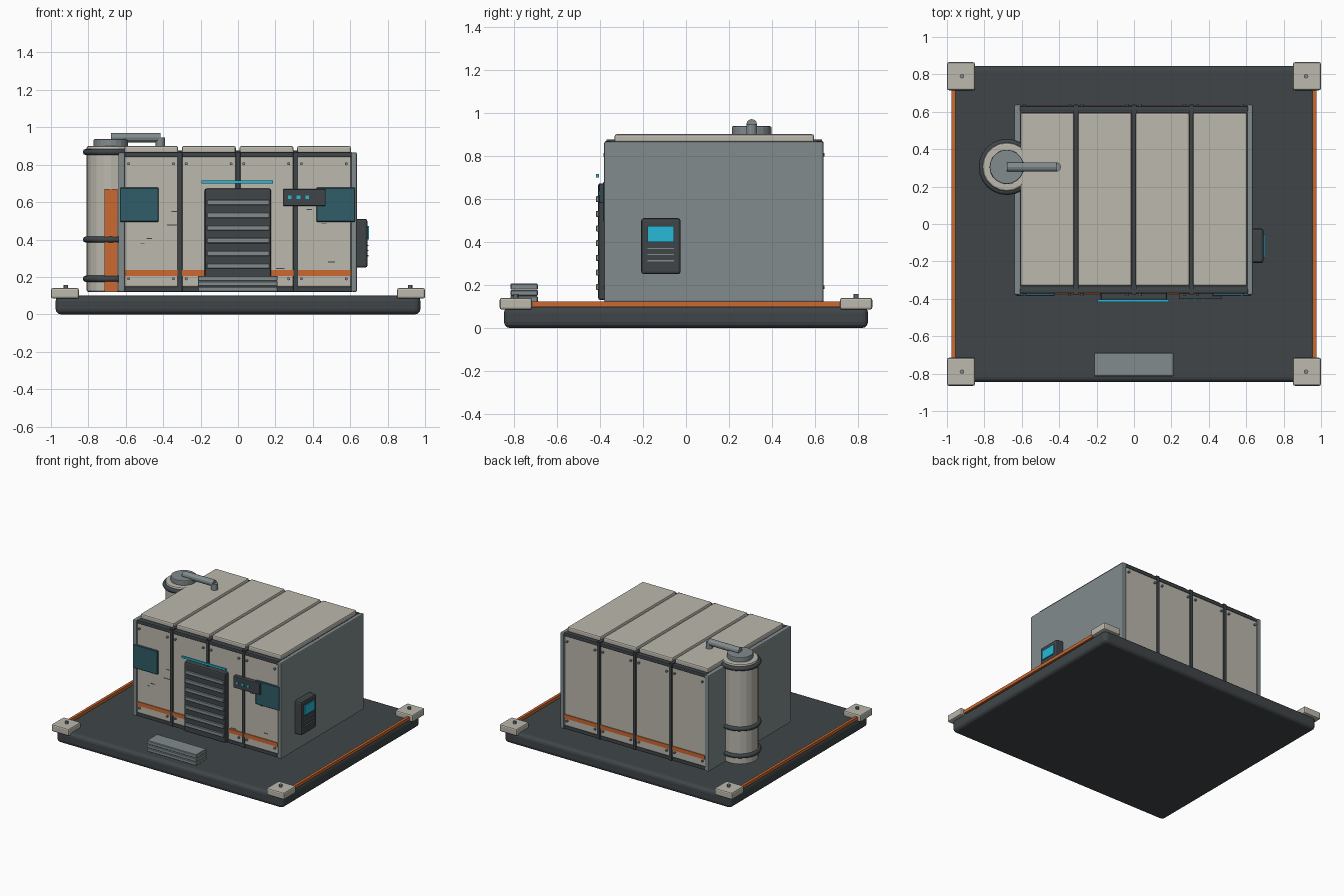
import bpy, math
from mathutils import Vector


def material(name, rgb):
    m = bpy.data.materials.new(name)
    m.diffuse_color = (*rgb, 1)
    return m


DARK = material("charcoal", (0.05, 0.06, 0.065))
BEIGE = material("warm_white", (0.50, 0.48, 0.42))
GREY = material("steel", (0.22, 0.26, 0.27))
ORANGE = material("orange", (0.60, 0.14, 0.03))
CYAN = material("cyan", (0.02, 0.48, 0.68))
GLASS = material("dark_glass", (0.03, 0.11, 0.14))


def box(name, x, y, z, mat, bevel=0.0, seg=2):
    """Box from (min, max) pairs on each axis."""
    bpy.ops.mesh.primitive_cube_add(size=1, location=[sum(p) / 2 for p in (x, y, z)])
    o = bpy.context.object
    o.name = name
    o.scale = [p[1] - p[0] for p in (x, y, z)]
    bpy.ops.object.transform_apply(location=False, rotation=False, scale=True)
    o.data.materials.append(mat)
    if bevel:
        b = o.modifiers.new("bevel", 'BEVEL')
        b.width, b.segments = bevel, seg
    return o


def rod(name, a, b, r, mat, sides=12, bevel=0.0):
    """Cylinder between two points."""
    a, b = Vector(a), Vector(b)
    bpy.ops.mesh.primitive_cylinder_add(radius=r, depth=(b - a).length, vertices=sides,
                                        location=(a + b) / 2)
    o = bpy.context.object
    o.name = name
    o.rotation_euler = (b - a).to_track_quat('Z', 'Y').to_euler()
    o.data.materials.append(mat)
    if bevel:
        m = o.modifiers.new("bevel", 'BEVEL')
        m.width, m.segments, m.limit_method = bevel, 2, 'ANGLE'
    return o


# Base slab, corner pads with bolts, side strips
box("base_slab", (-0.975, 0.975), (-0.845, 0.845), (0, 0.10), DARK, 0.028, 3)
for sx in (-1, 1):
    for sy in (-1, 1):
        cx, cy = sx * 0.925, sy * 0.79
        box("corner_pad", (cx - 0.075, cx + 0.075), (cy - 0.075, cy + 0.075), (0.085, 0.14), BEIGE, 0.01)
        rod("pad_bolt", (cx - sx * 0.005, cy, 0.135), (cx - sx * 0.005, cy, 0.158), 0.012, GREY, 8)
    box("edge_strip", (sx * 0.965 - 0.01, sx * 0.965 + 0.01), (-0.72, 0.72), (0.098, 0.122), ORANGE)

# Building core and grey end walls
box("core", (-0.61, 0.61), (-0.345, 0.605), (0.12, 0.865), DARK)
box("left_wall", (-0.64, -0.605), (-0.38, 0.638), (0.12, 0.866), GREY, 0.008)
box("right_wall", (0.605, 0.636), (-0.38, 0.638), (0.12, 0.866), GREY, 0.008)

# Wall and roof panels, four bays
for i in range(4):
    x0 = -0.61 + i * 0.308
    x1 = x0 + 0.29
    box("roof_panel", (x0 + 0.002, x1), (-0.332, 0.595), (0.86, 0.90), BEIGE, 0.01)
    for name, ys, yb in (("front", (-0.37, -0.34), -0.37), ("back", (0.60, 0.628), 0.628)):
        box(name + "_panel", (x0, x1), ys, (0.147, 0.842), BEIGE, 0.006)
        s = -1 if yb < 0 else 1
        for bx in (x0 + 0.025, x1 - 0.025):
            for bz in (0.19, 0.805):
                rod("panel_bolt", (bx, yb - s * 0.004, bz), (bx, yb + s * 0.014, bz), 0.008, GREY, 8)

# Dark frame: uprights, roof ribs, rails and orange stripes
for x in (-0.311, 0, 0.308):
    for y in ((-0.378, -0.34), (0.60, 0.638)):
        box("frame_upright", (x - 0.013, x + 0.013), y, (0.12, 0.868), DARK, 0.005)
    box("roof_rib", (x - 0.013, x + 0.013), (-0.37, 0.632), (0.855, 0.875), DARK)
for y, s in ((-0.358, -1), (0.616, 1)):
    box("top_rail", (-0.61, 0.61), (y - 0.014, y + 0.014), (0.84, 0.868), DARK, 0.006)
    box("bottom_rail", (-0.61, 0.61), (y - 0.014, y + 0.014), (0.12, 0.147), DARK, 0.006)
    box("wall_stripe", (-0.604, 0.604), (y + s * 0.014 - 0.004, y + s * 0.014 + 0.004),
        (0.205, 0.236), ORANGE)

# Slatted door with light bar
box("door", (-0.178, 0.176), (-0.408, -0.36), (0.13, 0.672), DARK, 0.01)
for i in range(7):
    z = 0.19 + i * 0.068
    box("door_slat", (-0.165, 0.168), (-0.418, -0.40), (z - 0.014, z + 0.014), GREY, 0.003, 1)
box("door_light", (-0.195, 0.187), (-0.418, -0.405), (0.70, 0.715), CYAN)

# Steps
for i in range(3):
    z = 0.12 + i * 0.029
    box("step_slab", (-0.215, 0.212), (-0.815, -0.688), (z, z + 0.028), GREY, 0.004, 1)

# Status panel with three lights
box("status_panel", (0.24, 0.468), (-0.402, -0.365), (0.58, 0.67), DARK, 0.005)
for x in (0.276, 0.323, 0.37):
    box("status_light", (x - 0.01, x + 0.01), (-0.406, -0.398), (0.616, 0.636), CYAN)

# Front windows
for x in ((-0.63, -0.425), (0.42, 0.625)):
    box("window", x, (-0.386, -0.368), (0.495, 0.677), GLASS, 0.003, 1)

# Surface scuffs
for x, z, w in ((-0.352, 0.478, 0.055), (-0.475, 0.405, 0.03), (-0.33, 0.55, 0.05),
                (-0.51, 0.38, 0.02), (0.225, 0.245, 0.045), (0.50, 0.28, 0.035),
                (0.38, 0.56, 0.03), (0.46, 0.485, 0.025)):
    box("scuff", (x - w / 2, x + w / 2), (-0.372, -0.366), (z - 0.002, z + 0.002), DARK)

# Control box on the right wall
box("control_box", (0.62, 0.692), (-0.208, -0.025), (0.25, 0.51), DARK, 0.012)
box("control_screen", (0.688, 0.70), (-0.179, -0.055), (0.40, 0.473), CYAN)
for z in (0.313, 0.341, 0.369):
    box("control_vent", (0.688, 0.698), (-0.179, -0.055), (z - 0.003, z + 0.003), GREY)

# Tank with bands, front stripe, cap and outlet pipe
TX, TY = -0.68, 0.305
rod("tank", (TX, TY, 0.12), (TX, TY, 0.90), 0.13, BEIGE, 20, 0.01)
for z in (0.19, 0.40, 0.868):
    bpy.ops.mesh.primitive_torus_add(location=(TX, TY, z), major_radius=0.133, minor_radius=0.017,
                                     major_segments=24, minor_segments=8)
    ring = bpy.context.object
    ring.name = "tank_band"
    ring.data.materials.append(DARK)
    bpy.ops.object.shade_smooth_by_angle(angle=math.radians(50))
box("tank_stripe", (TX - 0.035, TX + 0.035), (TY - 0.137, TY - 0.12), (0.12, 0.67), ORANGE)
rod("tank_cap", (TX, TY, 0.895), (TX, TY, 0.937), 0.092, GREY, 20, 0.006)
rod("outlet_pipe", (TX, TY, 0.945), (-0.415, TY, 0.945), 0.025, GREY)
rod("outlet_drop", (-0.415, TY, 0.895), (-0.415, TY, 0.945), 0.025, GREY)
